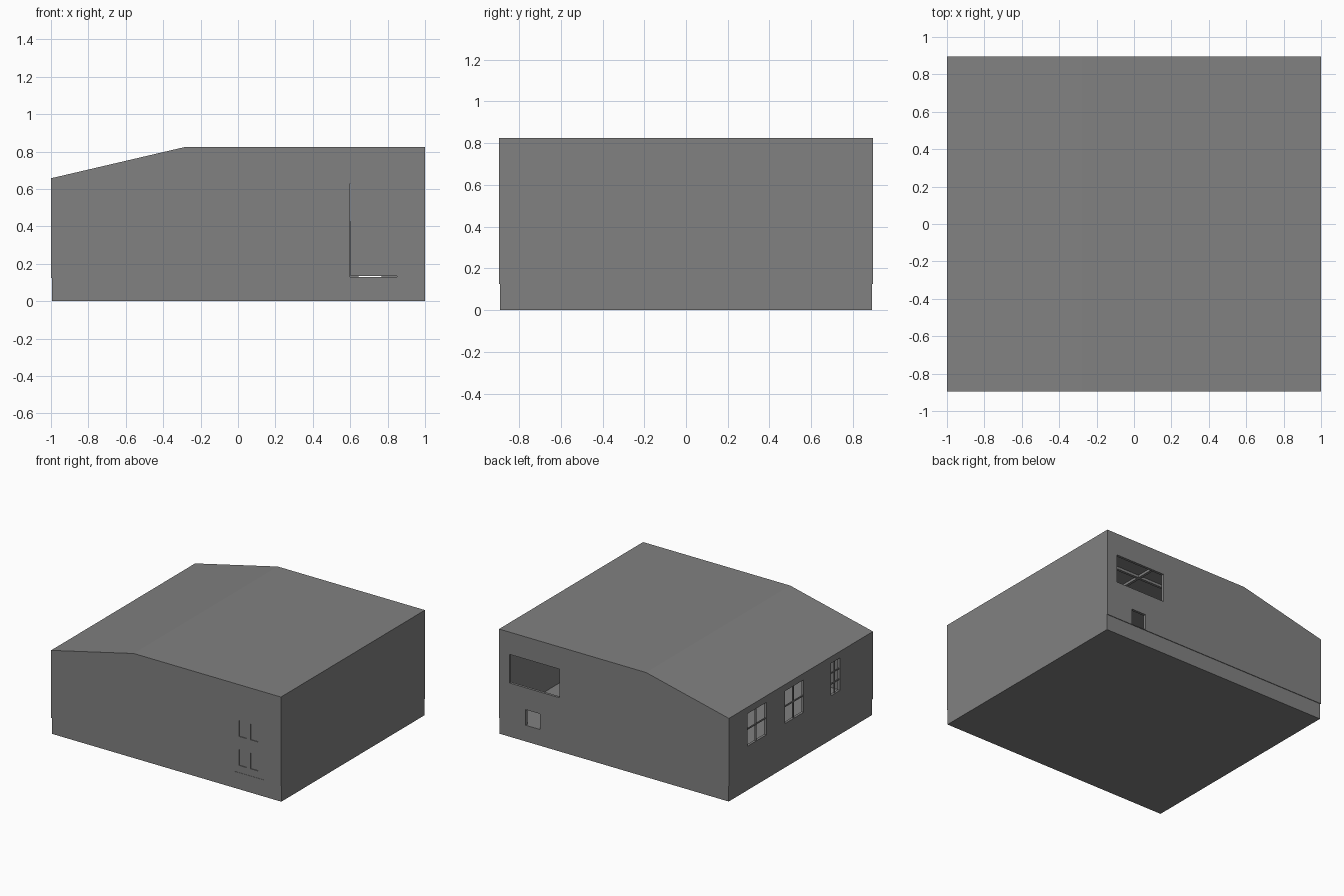
import bpy, bmesh

if "Cube" in bpy.data.objects:
    bpy.data.objects.remove(bpy.data.objects["Cube"])

grey = bpy.data.materials.new("dark_grey")
grey.diffuse_color = (0.22, 0.22, 0.22, 1)
grey.use_nodes = True
grey.node_tree.nodes["Principled BSDF"].inputs["Base Color"].default_value = grey.diffuse_color


def box(name, x0, x1, y0, y1, z0, z1):
    return prism(name, [(x0, z0), (x1, z0), (x1, z1), (x0, z1)], y0, y1)


def prism(name, profile, y0, y1):
    # Extrude an x-z profile along y
    bm = bmesh.new()
    face = bm.faces.new([bm.verts.new((x, y0, z)) for x, z in profile])
    ext = bmesh.ops.extrude_face_region(bm, geom=[face])
    for v in ext["geom"]:
        if isinstance(v, bmesh.types.BMVert):
            v.co.y = y1
    bmesh.ops.recalc_face_normals(bm, faces=bm.faces)
    mesh = bpy.data.meshes.new(name)
    bm.to_mesh(mesh)
    bm.free()
    mesh.materials.append(grey)
    ob = bpy.data.objects.new(name, mesh)
    bpy.context.collection.objects.link(ob)
    return ob


def cut(target, *cutters):
    # Subtract cutters, bake the result, remove the cutters
    for c in cutters:
        c.hide_render = True
        mod = target.modifiers.new("cut", "BOOLEAN")
        mod.operation = "DIFFERENCE"
        mod.solver = "EXACT"
        mod.object = c
    dg = bpy.context.evaluated_depsgraph_get()
    mesh = bpy.data.meshes.new_from_object(target.evaluated_get(dg))
    target.modifiers.clear()
    target.data = mesh
    for c in cutters:
        bpy.data.objects.remove(c)


FLOOR, EAVE, TOP, RIDGE = 0.13, 0.657, 0.825, -0.28
DEPTH, T, ROOF = 0.895, 0.02, 0.01

# Foundation, slightly inset; its top is the floor
box("foundation", -0.995, 1, -0.89, 0.89, 0, FLOOR)

# Roof slab with a flat part and a sloped part
prism("roof", [(-1, EAVE - ROOF), (RIDGE, TOP - ROOF), (1, TOP - ROOF),
               (1, TOP), (RIDGE, TOP), (-1, EAVE)], -DEPTH, DEPTH)

# Hollow walls
walls = prism("walls", [(-1, FLOOR - 0.005), (1, FLOOR - 0.005), (1, TOP - ROOF),
                        (RIDGE, TOP - ROOF), (-1, EAVE - ROOF)], -DEPTH, DEPTH)
cavity = prism("cavity", [(-1 + T, 0.1), (1 - T, 0.1), (1 - T, 0.9),
                          (RIDGE, 0.9), (-1 + T, 0.75)], -DEPTH + T, DEPTH - T)

# Left side windows: y range, rows of panes
windows = [(0.43, 0.665, 2), (-0.035, 0.20, 2), (-0.485, -0.375, 3)]
Z0, Z1 = 0.35, 0.605
cutters = [box("window_cut", -1.1, -0.9, a, b, Z0, Z1) for a, b, _ in windows]
cutters += [
    box("back_window_cut", 0.475, 0.908, 0.8, 1, 0.425, 0.65),
    box("hatch_cut", 0.643, 0.768, 0.8, 1, FLOOR, 0.253),
    box("door_cut", 0.6, 0.85, -1, -0.8, FLOOR - 0.01, 0.63),
]
cut(walls, cavity, *cutters)

# Window bars
for a, b, rows in windows:
    m, h = (a + b) / 2, 0.005
    box("window_mullion", -0.994, -0.984, m - h, m + h, Z0, Z1)
    for i in range(1, rows):
        z = Z0 + (Z1 - Z0) * i / rows
        box("window_rail", -0.993, -0.985, a, b, z - h, z + h)

# Front door with four recessed panels and a thin gap left and below
door = box("front_door", 0.602, 0.85, -DEPTH, -0.876, FLOOR + 0.004, 0.63)
cut(door, *[box("panel_cut", x, x + 0.067, -1, -DEPTH + 0.006, z, z + 0.126)
            for x in (0.635, 0.735) for z in (0.19, 0.418)])

# Crossing ceiling beams
box("ceiling_beam_long", RIDGE, 0.98, 0.53, 0.55, TOP - 0.03, TOP - ROOF)
box("ceiling_beam_cross", 0.40, 0.42, -0.87, 0.87, TOP - 0.03, TOP - ROOF)
